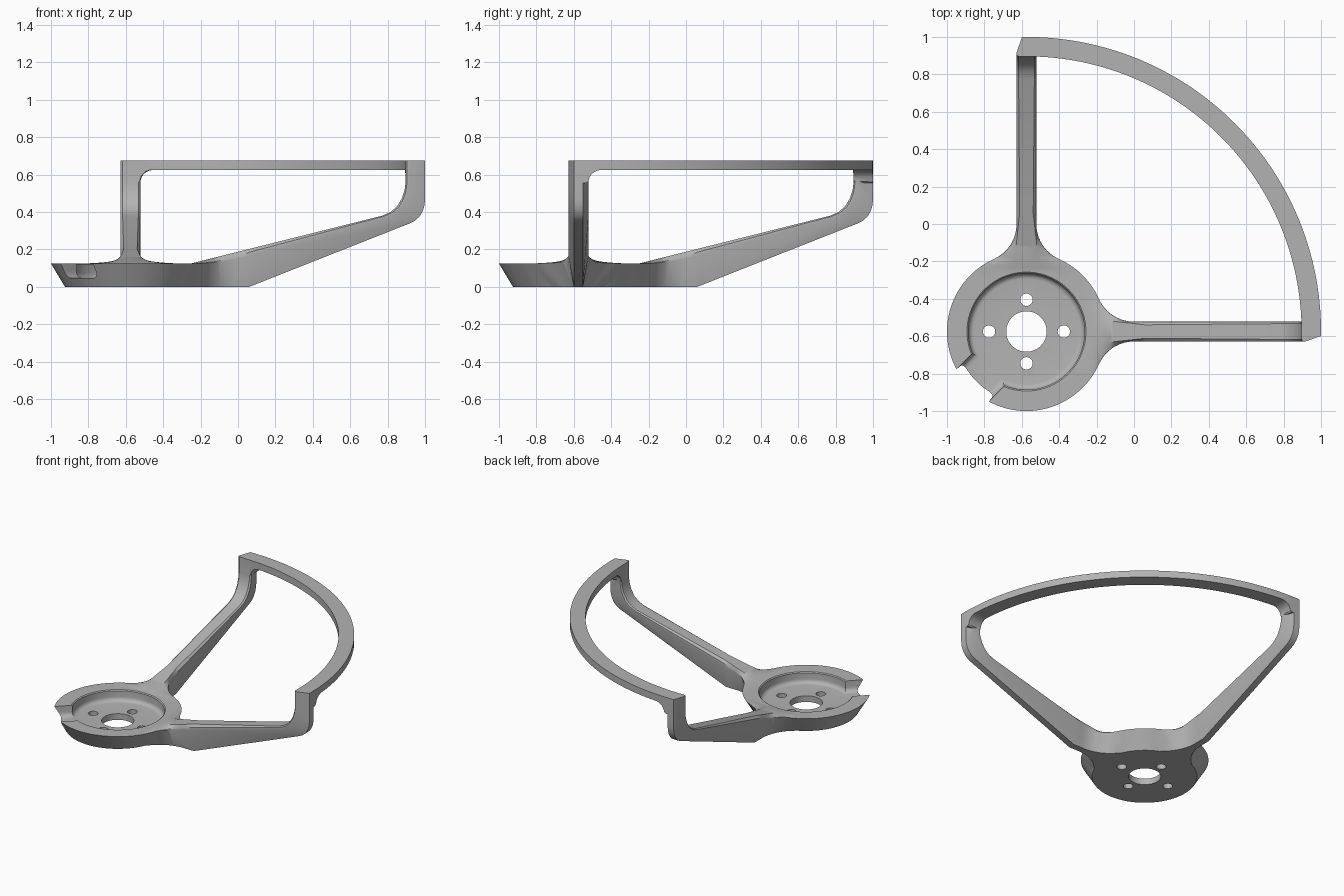
import bpy, bmesh, math
from mathutils import Vector, Matrix

if "Cube" in bpy.data.objects:
    bpy.data.objects.remove(bpy.data.objects["Cube"])

C = -0.575                      # cup centre, same in x and y
mat = bpy.data.materials.new("grey plastic")
mat.diffuse_color = (0.45, 0.45, 0.45, 1)
mat.use_nodes = True
mat.node_tree.nodes["Principled BSDF"].inputs["Base Color"].default_value = mat.diffuse_color


def make(name, bm):
    bmesh.ops.remove_doubles(bm, verts=bm.verts, dist=1e-5)
    bmesh.ops.recalc_face_normals(bm, faces=bm.faces)
    me = bpy.data.meshes.new(name)
    bm.to_mesh(me)
    bm.free()
    ob = bpy.data.objects.new(name, me)
    me.materials.append(mat)
    bpy.context.collection.objects.link(ob)
    return ob


def loft(name, sections, closed=False):
    """Skin a list of equal-length closed sections, capped unless closed."""
    bm = bmesh.new()
    rings = [[bm.verts.new(p) for p in s] for s in sections]
    n = len(rings[0])
    pairs = list(zip(rings, rings[1:] + rings[:1]))
    for a, b in pairs if closed else pairs[:-1]:
        for i in range(n):
            j = (i + 1) % n
            bm.faces.new((a[i], a[j], b[j], b[i]))
    if not closed:
        bm.faces.new(rings[0])
        bm.faces.new(rings[-1])
    return make(name, bm)


def boolean(ob, other, op):
    m = ob.modifiers.new(op, 'BOOLEAN')
    m.operation, m.solver, m.object = op, 'EXACT', other
    bpy.context.view_layer.objects.active = ob
    bpy.ops.object.modifier_apply(modifier=m.name)
    bpy.data.objects.remove(other)


def lerp(a, b, t):
    return a + (b - a) * t


# Motor cup: turned profile with a rounded recess floor
FLOOR, RIM = 0.045, 0.125
profile = [(0.108, 0), (0.35, 0), (0.425, RIM), (0.318, RIM), (0.311, 0.119)]
profile += [(0.281 + 0.03 * math.cos(a), FLOOR + 0.03 - 0.03 * math.sin(a))
            for a in [math.radians(d) for d in range(0, 91, 18)]]
profile.append((0.108, FLOOR))
SEG = 96
cup = loft("motor_guard", [[(C + r * math.cos(k * math.tau / SEG),
                             C + r * math.sin(k * math.tau / SEG), z)
                            for r, z in profile] for k in range(SEG)], True)


def half_width(s, radius, half, fillet):
    """Plan half width of an arm that blends into the cup by a fillet."""
    d = s - C
    dx = math.sqrt((radius + fillet) ** 2 - (half + fillet) ** 2)
    if d >= dx:
        return half
    if d <= dx * radius / (radius + fillet):
        return math.sqrt(radius ** 2 - d ** 2)
    return half + fillet - math.sqrt(fillet ** 2 - (dx - d) ** 2)


# Arm stations: (outer point, inner point) in arm distance and height
stations = [((s, 0), (s, RIM + 0.25 * (s + 0.25)))
            for s in [-0.25 + 0.31 * i / 20 for i in range(21)]]
stations += [((0.92, 0.34), (0.77, 0.38)), ((0.945, 0.353), (0.815, 0.40)),
             ((0.97, 0.375), (0.85, 0.43)), ((0.988, 0.405), (0.877, 0.475)),
             ((0.997, 0.435), (0.891, 0.52)), ((1.0, 0.465), (0.896, 0.56)),
             ((1.0, 0.675), (0.896, 0.675))]


def arm(name, swap):
    sections = []
    for i, (o, n) in enumerate(stations):
        o, n = Vector(o), Vector(n)
        if i <= 20:
            wide = half_width(o.x, 0.425, 0.053, 0.205)
            narrow = half_width(o.x, 0.35, 0.024, 0.28)
            t = i / 20
            low = lerp(RIM, 0.165, t * t)
            top = lerp(0.07, 0.036, t)
            edge, side = Vector((o.x, lerp(RIM, 0.185, t * t))), Vector((o.x, low))
        else:
            wide, narrow, top = 0.053, 0.024, 0.042
            edge, side = o.lerp(n, 0.93), o.lerp(n, 0.8)
        half = [(o, narrow), (side, wide), (edge, wide * 0.985), (n, top)]
        loop = half + [(p, -w) for p, w in reversed(half)]
        sections.append([(C + w, p.x, p.y) if swap else (p.x, C + w, p.y)
                         for p, w in loop])
    return loft(name, sections)


# Curved bumper, with its underside filleted into each post
def bumper():
    sections = []
    steps = sorted({a for k in range(61) for a in (k * 1.5,)} |
                   {b for k in range(9) for b in (1.9 + k * 0.32, 88.1 - k * 0.32)})
    for deg in steps:
        a = math.radians(deg)
        gap = 1.525 * min(a, math.pi / 2 - a) - 0.05
        q = max(0.0, 1 - max(gap, 0) / 0.07)
        zb = 0.625 - 0.07 * (1 - math.sqrt(max(0, 1 - q * q)))
        sections.append([(C + r * math.cos(a), C + r * math.sin(a), z) for r, z in
                         [(1.471, zb), (1.575, zb), (1.575, 0.675), (1.471, 0.675)]])
    return loft("bumper", sections)


for part in (arm("right_arm", False), arm("back_arm", True), bumper()):
    boolean(cup, part, 'UNION')

# Screw holes
for dx, dy in ((0.2, 0), (-0.2, 0), (0, 0.17), (0, -0.17)):
    bm = bmesh.new()
    bmesh.ops.create_cone(bm, cap_ends=True, segments=32, radius1=0.033,
                          radius2=0.033, depth=0.4,
                          matrix=Matrix.Translation((C + dx, C + dy, 0)))
    boolean(cup, make("hole_cutter", bm), 'DIFFERENCE')

# Cable notch: rounded slot through the wall at the front left corner
u, v = Vector((-1, -1, 0)).normalized(), Vector((1, -1, 0)).normalized()
slot = [(0.125, 0.2), (0.12, 0.085)]
slot += [(0.085 + 0.035 * math.cos(a), 0.081 - 0.035 * math.sin(a))
         for a in [math.radians(d) for d in range(18, 91, 18)]]
slot += [(-w, z) for w, z in reversed(slot)]
cutter = loft("notch_cutter", [[Vector((C, C, z)) + u * r + v * w for w, z in slot]
                               for r in (0.24, 0.6)])
boolean(cup, cutter, 'DIFFERENCE')

bpy.ops.object.select_all(action='DESELECT')
cup.select_set(True)
bpy.context.view_layer.objects.active = cup
bpy.ops.object.shade_smooth_by_angle(angle=math.radians(30))
